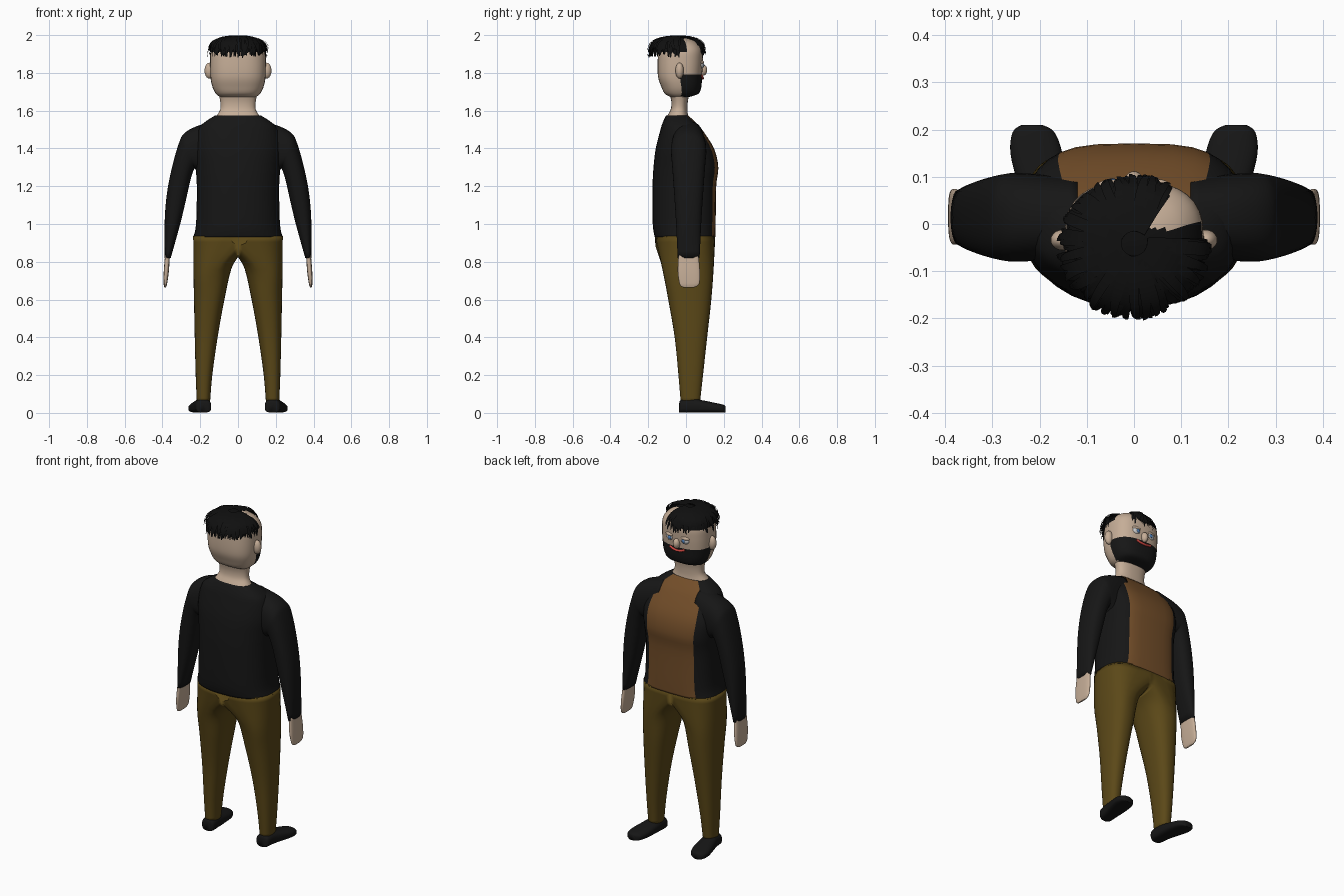
import bpy, bmesh, math, random
from mathutils import Vector as V

if "Cube" in bpy.data.objects:
    bpy.data.objects.remove(bpy.data.objects["Cube"])

random.seed(4)

def mat(name, r, g, b):
    m = bpy.data.materials.new(name)
    m.diffuse_color = (r, g, b, 1)
    m.use_nodes = True
    m.node_tree.nodes["Principled BSDF"].inputs["Base Color"].default_value = m.diffuse_color
    return m

BLACK = mat("jacket_black", .008, .008, .008)
HAIR = mat("hair_black", .005, .005, .005)
BROWN = mat("shirt_brown", .17, .075, .022)
OLIVE = mat("trouser_olive", .105, .065, .009)
SKIN = mat("skin", .56, .42, .31)
WHITE = mat("eye_white", .85, .85, .85)
BLUE = mat("iris_blue", .08, .22, .5)
RED = mat("lip_red", .6, .06, .05)
N = 32

def sup(v, e):
    return math.copysign(abs(v) ** (2 / e), v)

def ring(c, u, v, e=2.4, e2=None, start=math.pi / 2):
    """Superelliptic ring; e shapes the +v half and e2 the -v half."""
    out = []
    for k in range(N):
        a = start - 2 * math.pi * k / N
        s, co = math.sin(a), math.cos(a)
        ex = e if s > 0 or e2 is None else e2
        out.append(V(c) + V(u) * sup(co, ex) + V(v) * sup(s, ex))
    return out

def flat(z, x0, x1, y0, y1, e=2.4, e2=None):
    return ring(((x0 + x1) / 2, (y0 + y1) / 2, z), ((x1 - x0) / 2, 0, 0), (0, (y1 - y0) / 2, 0), e, e2)

def finish(name, bm, mats, mirror=False):
    me = bpy.data.meshes.new(name)
    bm.to_mesh(me)
    bm.free()
    ob = bpy.data.objects.new(name, me)
    bpy.context.collection.objects.link(ob)
    for m in mats:
        me.materials.append(m)
    for p in me.polygons:
        p.use_smooth = True
    if mirror:
        ob.modifiers.new("mirror", 'MIRROR')
    return ob

def loft(name, rings, mats, sub=4, paint=None, mirror=False):
    """Skin through rings with smooth interpolation; paint(centre, column) picks a material slot."""
    rows = []
    for j in range(len(rings) - 1):
        a, b = rings[j], rings[j + 1]
        p = rings[max(j - 1, 0)]
        q = rings[min(j + 2, len(rings) - 1)]
        for s in range(sub):
            t = s / sub
            rows.append([0.5 * (2 * b0 + (c0 - a0) * t + (2 * a0 - 5 * b0 + 4 * c0 - d0) * t * t
                                + (3 * b0 - a0 - 3 * c0 + d0) * t ** 3)
                         for a0, b0, c0, d0 in zip(p, a, b, q)])
    rows.append(rings[-1])
    bm = bmesh.new()
    vs = [[bm.verts.new(co) for co in r] for r in rows]
    for r, s in zip(vs, vs[1:]):
        for i in range(N):
            k = (i + 1) % N
            f = bm.faces.new((r[i], r[k], s[k], s[i]))
            if paint:
                f.material_index = paint(f.calc_center_median(), i)
    bm.faces.new(vs[0])
    top = bm.faces.new(vs[-1])
    if paint:
        top.material_index = paint(top.calc_center_median(), N // 2)
    bmesh.ops.recalc_face_normals(bm, faces=bm.faces)
    return finish(name, bm, mats, mirror)

def ball(name, c, s, m, mirror=False):
    bm = bmesh.new()
    bmesh.ops.create_uvsphere(bm, u_segments=20, v_segments=12, radius=1)
    bmesh.ops.scale(bm, vec=s, verts=bm.verts)
    bmesh.ops.translate(bm, vec=c, verts=bm.verts)
    return finish(name, bm, [m], mirror)

# Jacket body with the shirt showing down the front
body = [(.93, .237, -.165, .155), (1.0, .222, -.176, .157), (1.2, .218, -.177, .16), (1.3, .225, -.172, .171),
        (1.4, .232, -.16, .148), (1.5, .21, -.135, .085), (1.54, .175, -.122, .05), (1.575, .12, -.105, .01)]
loft("jacket_body", [flat(z, -w, w, a, b, 3.2, 2.3) for z, w, a, b in body], [BLACK, BROWN],
     paint=lambda c, i: int((i < 3 or i >= N - 3) and c.z < 1.574))

# Sleeves: outer and inner edge points (x, z) plus depth
arm = [(.12, 1.545, .12, 1.27, .085), (.22, 1.517, .2, 1.27, .092), (.285, 1.48, .222, 1.285, .094),
       (.312, 1.43, .232, 1.29, .092), (.347, 1.31, .25, 1.24, .085), (.375, 1.17, .275, 1.13, .076),
       (.388, 1.02, .306, 1.0, .067), (.388, .82, .356, .82, .058)]
loft("sleeve", [ring(((a + c) / 2, .014, (b + d) / 2), ((a - c) / 2, 0, (b - d) / 2), (0, h, 0))
                for a, b, c, d, h in arm], [BLACK], mirror=True)

# Mitten hands
hand = [(.84, .36, .386, -.04, .066), (.75, .366, .393, -.044, .074), (.69, .374, .394, -.036, .072),
        (.672, .378, .392, -.028, .06), (.665, .382, .39, -.015, .045)]
loft("hand", [flat(*h, 3) for h in hand], [SKIN], mirror=True)

# Trousers: the half waist ring closes along the crotch arc, then becomes a leg
waist = flat(.937, -.237, .237, -.165, .155, 3.2, 2.3)[:N // 2 + 1]
H = N // 2
waist += [V((0, -.005 - .16 * math.cos(math.pi * k / H), .93 - .105 * math.sin(math.pi * k / H) ** .5))
          for k in range(1, H)]
leg = [(.76, .036, .236, -.125, .146), (.6, .072, .233, -.094, .134), (.4, .108, .229, -.06, .112),
       (.2, .136, .224, -.04, .09), (.055, .148, .218, -.028, .074)]
loft("trouser_leg", [waist] + [flat(*l) for l in leg], [OLIVE], mirror=True)

# Shoes, lofted heel to toe
shoe = [(-.036, .183, .025, .05), (-.025, .183, .04, .068), (.03, .187, .044, .074), (.08, .195, .05, .066),
        (.15, .207, .055, .052), (.195, .213, .044, .042), (.21, .216, .022, .034)]
loft("shoe", [ring((x, y, h / 2 + .002), (w, 0, 0), (0, 0, h / 2), 2.4, 3.5) for y, x, w, h in shoe],
     [BLACK], mirror=True)

# Neck
neck = [(1.56, .122, -.107, .015), (1.58, .108, -.095, .01), (1.61, .093, -.08, .008),
        (1.65, .094, -.078, .01), (1.7, .105, -.09, .02)]
loft("neck", [flat(z, -w, w, a, b) for z, w, a, b in neck], [SKIN])

# Head with painted beard and scalp; the right temple stays bare
def head_paint(c, i):
    if c.z < 1.787 and c.y > -.018:
        return 1
    temple = c.y > -.01 and c.x > .03
    return 2 if c.z > 1.915 and not temple else 0

head = [(1.672, .095, -.082, .015), (1.69, .117, -.112, .066), (1.725, .135, -.13, .081), (1.78, .146, -.148, .085),
        (1.86, .148, -.15, .09), (1.92, .142, -.143, .087), (1.96, .112, -.115, .06), (1.98, .07, -.08, .02),
        (1.988, .02, -.045, -.015)]
loft("head", [flat(z, -w, w, a, b, 2.6) for z, w, a, b in head], [SKIN, BLACK, HAIR], 6, head_paint)

# Facial features
ball("ear", (.152, -.034, 1.812), (.025, .022, .042), SKIN, True)
ball("nose", (0, .09, 1.815), (.02, .022, .03), SKIN)
ball("eye", (.05, .078, 1.842), (.027, .016, .022), WHITE, True)
ball("iris", (.046, .092, 1.84), (.01, .005, .011), BLUE, True)
ball("eyelid", (.05, .077, 1.856), (.03, .018, .013), SKIN, True)
lips = [(.05 * t, .088 - .006 * t * t, 1.772 + .012 * t * t) for t in (-1, -.5, 0, .5, 1)]
cu = bpy.data.curves.new("mouth", 'CURVE')
cu.dimensions = '3D'
cu.bevel_depth = .007
cu.use_fill_caps = True
sp = cu.splines.new('POLY')
sp.points.add(len(lips) - 1)
for p, co in zip(sp.points, lips):
    p.co = (*co, 1)
cu.materials.append(RED)
bpy.context.collection.objects.link(bpy.data.objects.new("mouth", cu))

# Hair: tapered locks radiating from the crown over the scalp
bm = bmesh.new()
for k in range(300):
    th = math.radians(360 * k / 300 + random.uniform(-3, 3))
    d, side = V((math.cos(th), math.sin(th), 0)), V((-math.sin(th), math.cos(th), 0))
    if 2 < math.degrees(th) < 58:
        continue
    R = (.162 if d.y < 0 else .162 - .02 * d.y) * random.uniform(.88, 1.03)
    drop = random.uniform(.07, .115)
    lift, sway = random.uniform(0, .006), random.uniform(-.02, .02)
    prev = None
    for j in range(8):
        t = .12 + .88 * j / 7
        c = V((0, -.04, 1.993 + lift - drop * t ** 2.3)) + d * R * math.sin(t * math.pi / 2) + side * sway * t * t
        w = .011 * (1 - .75 * t ** 4)
        pair = [bm.verts.new(c - side * w), bm.verts.new(c + side * w)]
        if prev:
            bm.faces.new((prev[0], pair[0], pair[1], prev[1]))
        prev = pair
finish("hair", bm, [HAIR])
